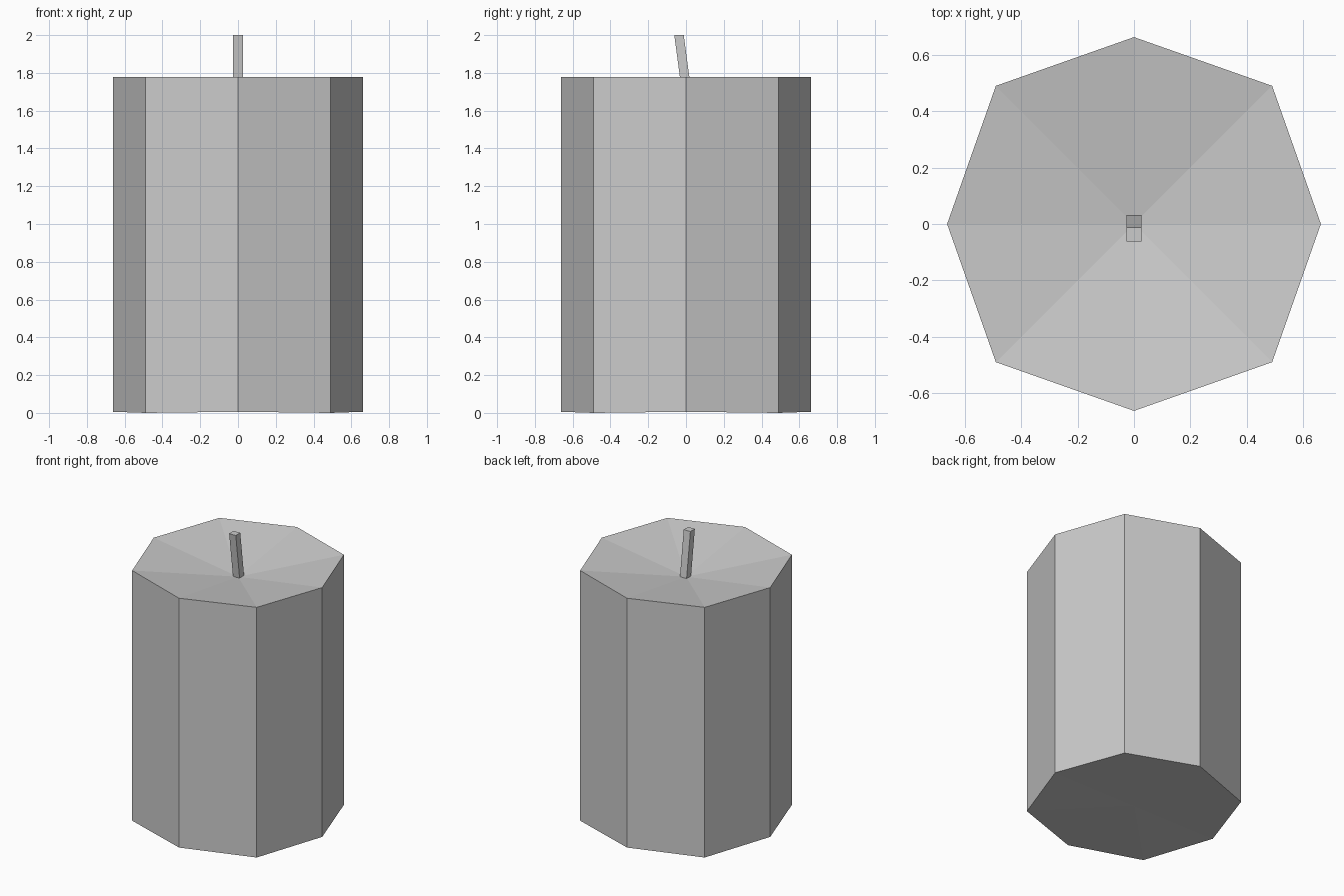
import bpy, bmesh, math

if "Cube" in bpy.data.objects:
    bpy.data.objects.remove(bpy.data.objects["Cube"])

RIM_Z = 1.777     # top edge of the body
DISH = 0.10       # how far the top sinks at its centre
AXIS_R, DIAG_R = 0.662, 0.692   # corner radii, alternating

grey = bpy.data.materials.new("plain grey")
grey.diffuse_color = (0.6, 0.6, 0.6, 1)
grey.use_nodes = True
grey.node_tree.nodes["Principled BSDF"].inputs["Base Color"].default_value = grey.diffuse_color


def finish(name, bm):
    bmesh.ops.recalc_face_normals(bm, faces=bm.faces)
    mesh = bpy.data.meshes.new(name)
    bm.to_mesh(mesh)
    bm.free()
    mesh.materials.append(grey)
    obj = bpy.data.objects.new(name, mesh)
    bpy.context.collection.objects.link(obj)
    return obj


# Candle body: eight-sided prism with a dished top and a flat fan base
bm = bmesh.new()
rings = []
for top in (False, True):
    ring = []
    for i in range(8):
        a = i * math.pi / 4
        r = DIAG_R if i % 2 else AXIS_R
        z = RIM_Z if top else (0.0 if i % 2 else 0.006)
        ring.append(bm.verts.new((r * math.cos(a), r * math.sin(a), z)))
    rings.append(ring)
base_mid = bm.verts.new((0, 0, 0.006))
dish_mid = bm.verts.new((0, 0, RIM_Z - DISH))
low, high = rings
for i in range(8):
    j = (i + 1) % 8
    bm.faces.new((low[i], low[j], high[j], high[i]))
    bm.faces.new((high[i], high[j], dish_mid))
    bm.faces.new((low[j], low[i], base_mid))
finish("candle_body", bm)

# Wick: thin square bar leaning to the front
bm = bmesh.new()
bmesh.ops.create_cube(bm, size=1)
for v in bm.verts:
    up = v.co.z > 0
    v.co = (v.co.x * 0.052,
            v.co.y * 0.05 + (-0.037 if up else 0.007),
            2.0 if up else RIM_Z - DISH - 0.005)
finish("wick", bm)
